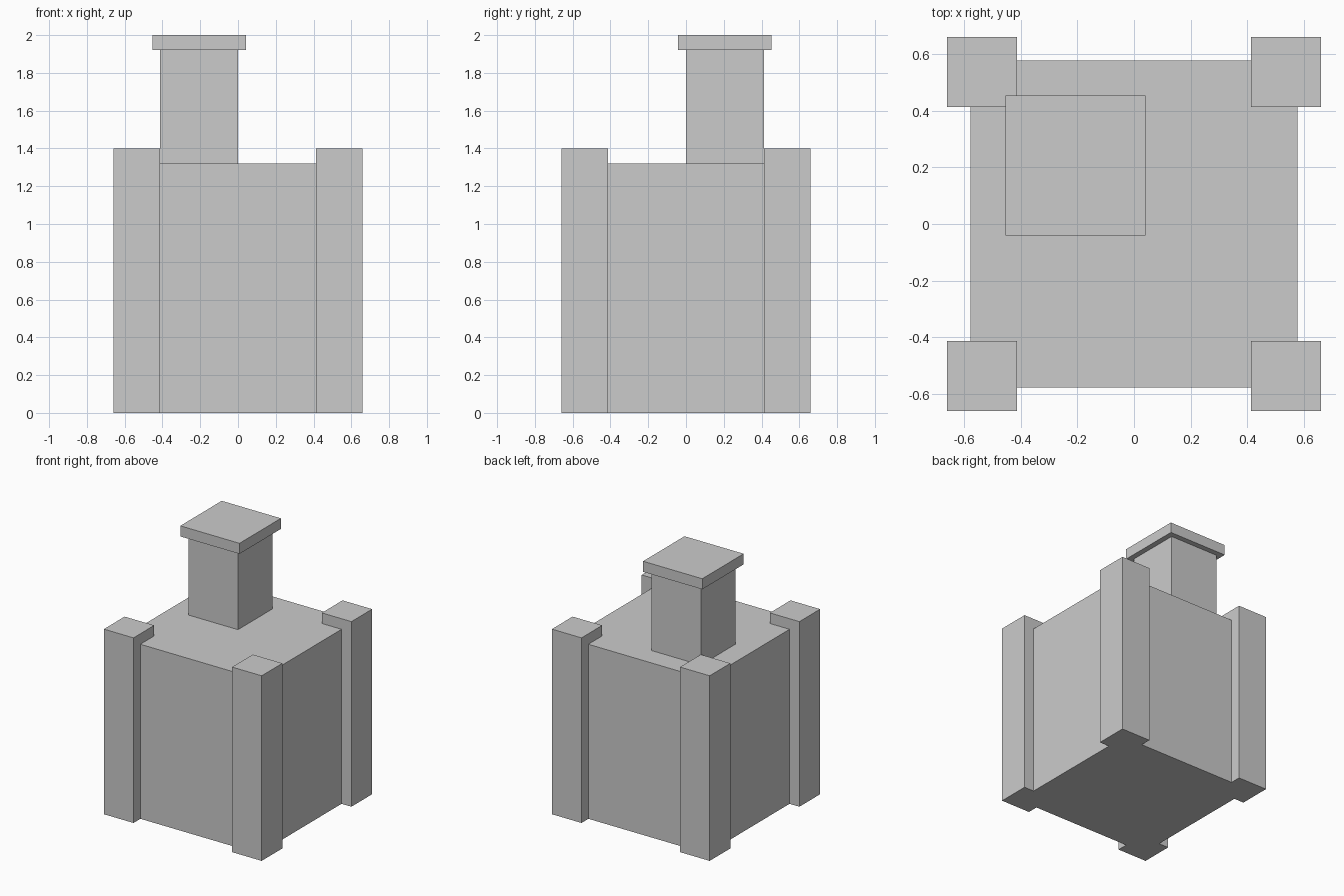
import bpy

# Remove the default cube
default = bpy.data.objects.get("Cube")
if default:
    bpy.data.objects.remove(default, do_unlink=True)

# Single flat grey
GREY = (0.6, 0.6, 0.6, 1.0)
grey = bpy.data.materials.new("plain grey")
grey.use_nodes = True
grey.diffuse_color = GREY
grey.node_tree.nodes["Principled BSDF"].inputs["Base Color"].default_value = GREY


def box(name, x, y, z):
    """Add a box from (min, max) extents on each axis."""
    spans = (x, y, z)
    bpy.ops.mesh.primitive_cube_add(size=1, location=[(a + b) / 2 for a, b in spans])
    obj = bpy.context.object
    obj.name = obj.data.name = name
    obj.scale = [b - a for a, b in spans]
    bpy.ops.object.transform_apply(location=False, rotation=False, scale=True)
    obj.data.materials.append(grey)
    return obj


UNIT = 0.0825
BODY = 7 * UNIT        # half width of the main block
INNER = 5 * UNIT       # inner edge of the corner posts
OUTER = 8 * UNIT       # outer edge of the corner posts
ROOF = 1.32
CAP_BASE = 1.92
LIP = UNIT / 2         # overhang of the chimney cap

# Main block
box("main_block", (-BODY, BODY), (-BODY, BODY), (0, ROOF))

# Four corner posts
for x_side, sx in (("right", -1), ("left", 1)):
    for y_side, sy in (("front", -1), ("back", 1)):
        box(f"{y_side}_{x_side}_post",
            sorted((sx * INNER, sx * OUTER)),
            sorted((sy * INNER, sy * OUTER)),
            (0, 1.4))

# Chimney and its cap
box("chimney", (-INNER, 0), (0, INNER), (ROOF, CAP_BASE))
box("chimney_cap", (-INNER - LIP, LIP), (-LIP, INNER + LIP), (CAP_BASE, 2.0))
